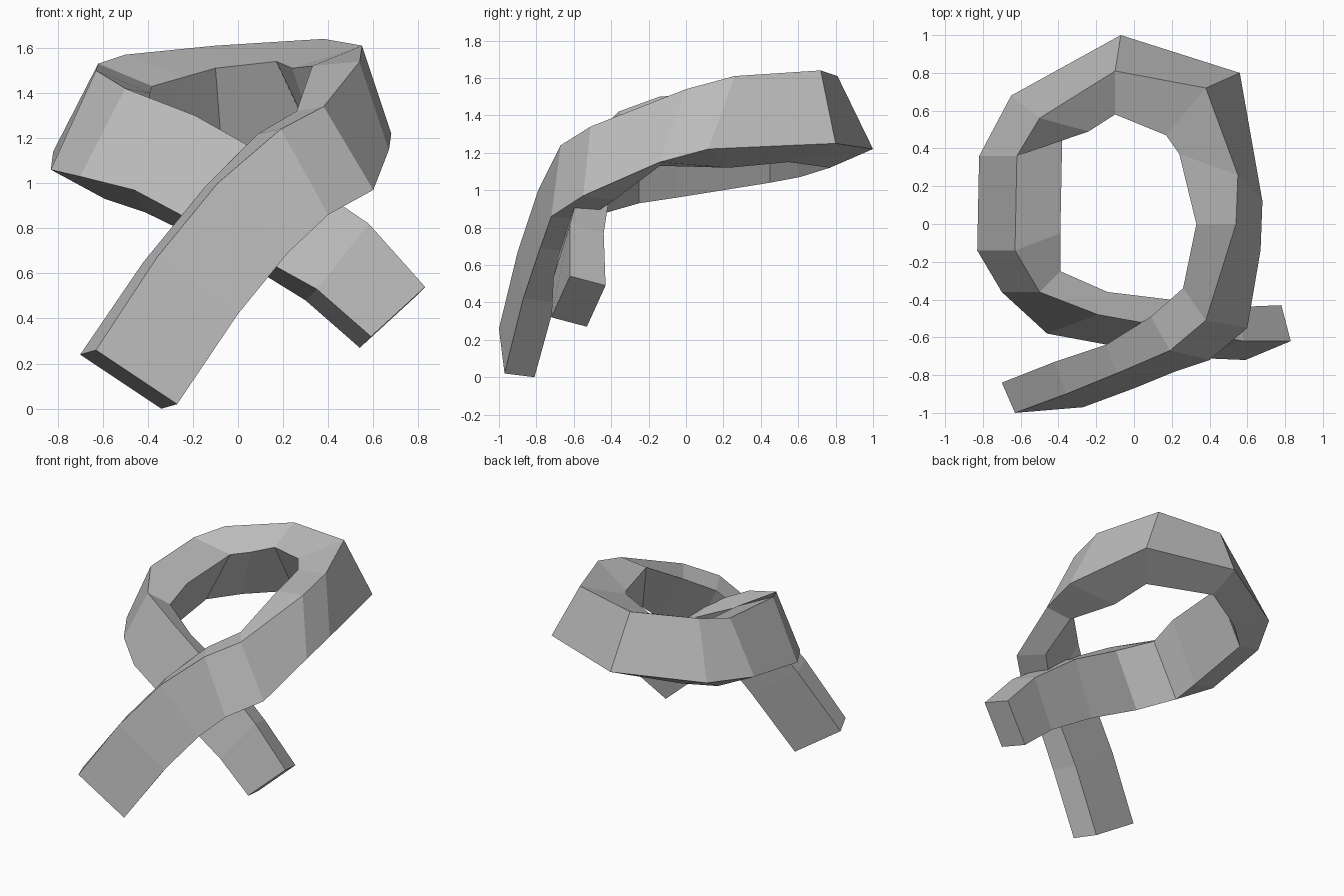
import bpy
import bmesh
from mathutils import Vector

default_cube = bpy.data.objects.get("Cube")
if default_cube:
    bpy.data.objects.remove(default_cube, do_unlink=True)


def make_material(name, colour):
    material = bpy.data.materials.new(name)
    material.use_nodes = True
    material.diffuse_color = colour
    shader = next(n for n in material.node_tree.nodes if n.type == 'BSDF_PRINCIPLED')
    shader.inputs["Base Color"].default_value = colour
    return material


def add_ring(bm, upper, lower, inward, drop):
    """One slanted rectangular cross-section of the thick cloth band."""
    upper, lower = Vector(upper), Vector(lower)
    depth = Vector((inward[0], inward[1], -drop))
    corners = (upper, lower, lower + depth, upper + depth)
    return [bm.verts.new(corner) for corner in corners]


def sweep(name, sections, material):
    """Skin the cross-sections into a closed band with capped ends."""
    bm = bmesh.new()
    rings = [add_ring(bm, *station, drop)
             for stations, drop in sections for station in stations]
    for ring, following in zip(rings, rings[1:]):
        for i in range(len(ring)):
            j = (i + 1) % len(ring)
            bm.faces.new((ring[i], ring[j], following[j], following[i]))
    bm.faces.new(rings[0])
    bm.faces.new(rings[-1])
    bmesh.ops.recalc_face_normals(bm, faces=bm.faces)
    mesh = bpy.data.meshes.new(name)
    bm.to_mesh(mesh)
    bm.free()
    mesh.materials.append(material)
    band = bpy.data.objects.new(name, mesh)
    bpy.context.collection.objects.link(band)
    return band


# Each station: outer upper edge, outer lower edge, inward direction
# Long tail crossing the front and rising onto the wearer's left shoulder
front_tail = [
    ((-.63, -1, .26), (-.27, -.97, .02), (-.07, .16)),
    ((-.36, -.9, .67), (0, -.87, .42), (-.06, .17)),
    ((-.09, -.79, 1), (.22, -.78, .69), (-.06, .15)),
    ((.19, -.67, 1.24), (.4, -.72, .86), (-.1, .18)),
    ((.38, -.51, 1.34), (.6, -.55, .97), (-.12, .17)),
    ((.54, 0, 1.54), (.67, -.14, 1.15), (-.21, 0)),
]

# Loop around the back of the neck to the other shoulder
neck_loop = [
    ((.55, .26, 1.61), (.68, .12, 1.22), (-.31, .11)),
    ((.38, .72, 1.64), (.56, .8, 1.25), (-.21, -.25)),
    ((-.1, .81, 1.61), (-.07, 1, 1.22), (0, -.23)),
    ((-.5, .56, 1.57), (-.65, .68, 1.17), (.26, -.07)),
    ((-.62, .36, 1.53), (-.82, .36, 1.14), (.24, .09)),
    ((-.63, -.14, 1.5), (-.83, -.14, 1.06), (.24, .09)),
    ((-.5, -.36, 1.42), (-.7, -.36, 1.03), (.11, .11)),
    ((-.19, -.48, 1.3), (-.46, -.58, .97), (.05, .12)),
]

# Short tail passing behind the long one
back_tail = [
    ((.2, -.55, 1.08), (-.03, -.66, .74), (-.01, .15)),
    ((.58, -.62, .82), (.35, -.71, .53), (-.05, .18)),
    ((.83, -.62, .54), (.59, -.72, .32), (-.05, .19)),
]

cloth_grey = make_material("cloth_grey", (.5, .5, .5, 1))
sweep("scarf", [(front_tail, .02), (neck_loop, .1), (back_tail, .05)], cloth_grey)
